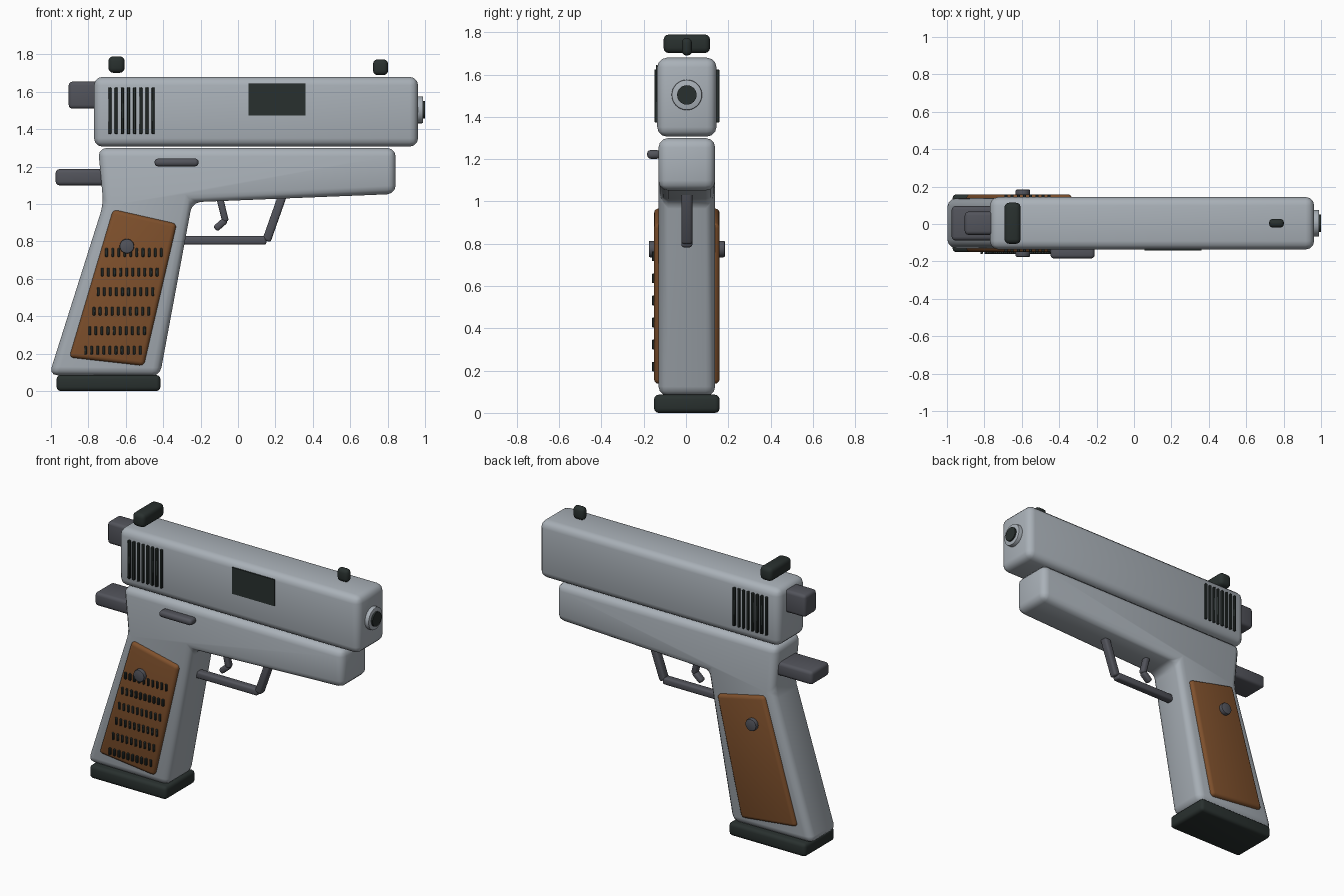
import bpy, bmesh, math
from mathutils import Vector

if "Cube" in bpy.data.objects:
    bpy.data.objects.remove(bpy.data.objects["Cube"])

CY = 0.004  # depth centre line


def material(name, rgb):
    m = bpy.data.materials.new(name)
    m.diffuse_color = (*rgb, 1)
    m.use_nodes = True
    m.node_tree.nodes["Principled BSDF"].inputs["Base Color"].default_value = m.diffuse_color
    return m


STEEL = material("light_steel", (0.40, 0.44, 0.48))
GREY = material("dark_grey", (0.085, 0.088, 0.105))
BLACK = material("near_black", (0.022, 0.030, 0.028))
WOOD = material("brown_wood", (0.21, 0.08, 0.025))


def finish(name, bm, mat, bevel=0.0, segments=3):
    """Round the sharp edges, shade and link the part."""
    bmesh.ops.recalc_face_normals(bm, faces=bm.faces)
    if bevel:
        edges = [e for e in bm.edges if e.calc_face_angle(0) > math.radians(3)]
        bmesh.ops.bevel(bm, geom=edges, offset=bevel, segments=segments,
                        profile=0.5, affect='EDGES', clamp_overlap=True)
    me = bpy.data.meshes.new(name)
    bm.to_mesh(me)
    bm.free()
    me.materials.append(mat)
    ob = bpy.data.objects.new(name, me)
    bpy.context.collection.objects.link(ob)
    bpy.ops.object.select_all(action='DESELECT')
    ob.select_set(True)
    bpy.context.view_layer.objects.active = ob
    bpy.ops.object.shade_smooth_by_angle(angle=math.radians(40))
    return ob


def add_box(bm, x, y, z):
    v = bmesh.ops.create_cube(bm, size=1)["verts"]
    for p in v:
        p.co = Vector([(r[0] + r[1]) / 2 + c * (r[1] - r[0])
                       for r, c in zip((x, y, z), p.co)])


def box(name, x, y, z, mat, bevel=0.0):
    bm = bmesh.new()
    add_box(bm, x, y, z)
    return finish(name, bm, mat, bevel)


def prism(name, profile, y0, y1, mat, bevel):
    """Extrude an x-z outline along y."""
    bm = bmesh.new()
    face = bm.faces.new([bm.verts.new((x, y0, z)) for x, z in profile])
    ext = bmesh.ops.extrude_face_region(bm, geom=[face])["geom"]
    verts = [g for g in ext if isinstance(g, bmesh.types.BMVert)]
    bmesh.ops.translate(bm, verts=verts, vec=(0, y1 - y0, 0))
    return finish(name, bm, mat, bevel)


def rod(name, a, b, radius, mat, bevel=0.0, sides=24):
    """Cylinder between two points."""
    a, b = Vector(a), Vector(b)
    bm = bmesh.new()
    bmesh.ops.create_cone(bm, cap_ends=True, segments=sides, radius1=radius,
                          radius2=radius, depth=(b - a).length)
    rot = (b - a).to_track_quat('Z', 'Y').to_matrix().to_4x4()
    rot.translation = (a + b) / 2
    bmesh.ops.transform(bm, matrix=rot, verts=bm.verts)
    if bevel:
        rims = [e for e in bm.edges if e.calc_face_angle(0) > 1]
        bmesh.ops.bevel(bm, geom=rims, offset=bevel, segments=2,
                        profile=0.5, affect='EDGES')
    return finish(name, bm, mat)


# Slide and frame with handle
box("slide", (-0.77, 0.963), (CY - 0.14, CY + 0.14), (1.307, 1.68), STEEL, 0.045)
prism("frame", [(-0.748, 1.30), (-0.72, 1.0), (-1.01, 0.085), (-0.418, 0.08),
                (-0.245, 1.01), (0.843, 1.054), (0.843, 1.30)],
      CY - 0.134, CY + 0.134, STEEL, 0.045)
box("base_plate", (-0.97, -0.415), (CY - 0.155, CY + 0.155), (0, 0.086), BLACK, 0.022)

# Rear parts
box("hammer", (-0.905, -0.72), (CY - 0.062, CY + 0.062), (1.51, 1.655), GREY, 0.02)
box("rear_tang", (-0.975, -0.68), (CY - 0.092, CY + 0.092), (1.10, 1.187), GREY, 0.02)

# Sights
box("rear_sight", (-0.693, -0.606), (CY - 0.11, CY + 0.11), (1.702, 1.79), BLACK, 0.025)
box("front_sight", (0.722, 0.802), (CY - 0.024, CY + 0.024), (1.69, 1.773), BLACK, 0.022)

# Barrel end
rod("barrel_ring", (0.93, CY, 1.504), (0.99, CY, 1.504), 0.072, STEEL, 0.006, 32)
rod("barrel_bore", (0.94, CY, 1.504), (1.0, CY, 1.504), 0.046, BLACK, 0, 32)

# Slide details: side window and grooves on both sides
box("side_window", (0.056, 0.361), (CY - 0.146, CY - 0.138), (1.473, 1.645), BLACK)
bm = bmesh.new()
for s in (-1, 1):
    for i in range(8):
        x = -0.685 + i * 0.0331
        ys = sorted((CY + s * 0.13, CY + s * 0.154))
        add_box(bm, (x - 0.008, x + 0.008), ys, (1.374, 1.624))
finish("slide_grooves", bm, BLACK, 0.003, 1)

# Lever
box("side_lever", (-0.446, -0.211), (-0.184, -0.12), (1.202, 1.243), GREY, 0.017)

# Handle panels and their screws
panel = [(-0.668, 0.972), (-0.327, 0.895), (-0.503, 0.135), (-0.903, 0.18)]
for side, s in (("front", -1), ("back", 1)):
    prism(side + "_grip_panel", panel, CY + s * 0.11, CY + s * 0.155, WOOD, 0.026)
    rod(side + "_grip_screw", (-0.594, CY + s * 0.14, 0.775),
        (-0.594, CY + s * 0.18, 0.775), 0.039, GREY, 0.006)

# Rows of grip marks on the front panel
bm = bmesh.new()
for row in range(6):
    z = 0.741 - row * 0.1045
    for i in range(10):
        x = -0.703 - row * 0.0224 + i * 0.0325
        add_box(bm, (x - 0.007, x + 0.007), (CY - 0.165, CY - 0.145),
                (z - 0.023, z + 0.023))
finish("grip_marks", bm, BLACK, 0.003, 1)

# Trigger and its guard
def bar(name, a, b, width, half_y):
    """Rounded bar between two x-z points."""
    a, b = Vector(a), Vector(b)
    d = (b - a).normalized() * (width / 2)
    n = Vector((-d.y, d.x))
    return prism(name, [a + n, b + n, b - n, a - n],
                 CY - half_y, CY + half_y, GREY, 0.013)


bar("trigger_upper", (-0.102, 1.05), (-0.066, 0.905), 0.036, 0.022)
bar("trigger_lower", (-0.066, 0.915), (-0.122, 0.866), 0.036, 0.022)
bar("guard_front", (0.25, 1.08), (0.152, 0.803), 0.046, 0.026)
bar("guard_bottom", (-0.31, 0.806), (0.152, 0.806), 0.046, 0.026)
